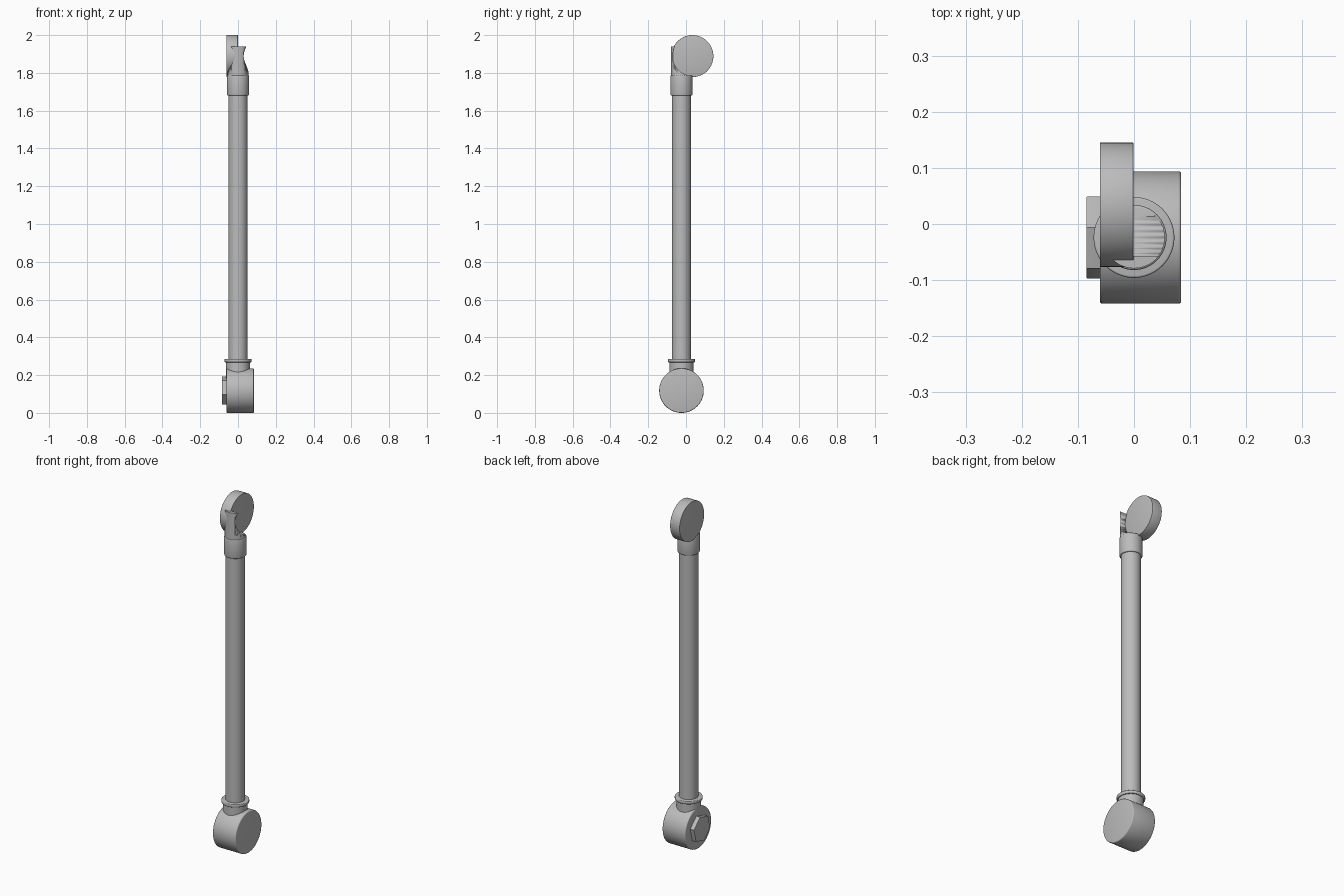
import bpy, bmesh, math
from mathutils import Matrix

cube = bpy.data.objects.get("Cube")
if cube:
    bpy.data.objects.remove(cube)

grey = bpy.data.materials.new("plain grey")
grey.use_nodes = True
color = (0.5, 0.5, 0.5, 1)
grey.diffuse_color = color
grey.node_tree.nodes["Principled BSDF"].inputs["Base Color"].default_value = color

AXIS_Y = -0.024          # y of the rod's centre line
HEAD_Y, HEAD_Z = 0.034, 1.889
BASE_Z = 0.118


def finish(name, bm, angle=35):
    mesh = bpy.data.meshes.new(name)
    bm.to_mesh(mesh)
    bm.free()
    ob = bpy.data.objects.new(name, mesh)
    bpy.context.collection.objects.link(ob)
    mesh.materials.append(grey)
    bpy.ops.object.select_all(action="DESELECT")
    ob.select_set(True)
    bpy.context.view_layer.objects.active = ob
    bpy.ops.object.shade_smooth_by_angle(angle=math.radians(angle))
    return ob


def cylinder(name, radius, start, end, axis="Z", at=(0, 0), sides=64, bevel=0, turn=0):
    """Cylinder from start to end along Z (at = x, y) or X (at = y, z)."""
    bm = bmesh.new()
    bmesh.ops.create_cone(bm, cap_ends=True, segments=sides, radius1=radius,
                          radius2=radius, depth=end - start)
    if bevel:
        rims = [e for e in bm.edges if abs(e.verts[0].co.z - e.verts[1].co.z) < 1e-5]
        bmesh.ops.bevel(bm, geom=rims, offset=bevel, segments=3, profile=0.5,
                        affect="EDGES")
    mid = (start + end) / 2
    if axis == "Z":
        m = Matrix.Translation((*at, mid))
    else:
        m = (Matrix.Translation((mid, *at)) @ Matrix.Rotation(turn, 4, "X")
             @ Matrix.Rotation(math.pi / 2, 4, "Y"))
    bm.transform(m)
    return finish(name, bm)


rod_at = (0, AXIS_Y)

# Base: sideways drum with a hexagonal bolt head on its right
cylinder("base_drum", 0.118, -0.061, 0.084, "X", (AXIS_Y, BASE_Z), bevel=0.005)
cylinder("bolt_head", 0.076, -0.085, -0.055, "X", (AXIS_Y, BASE_Z), sides=6,
         bevel=0.002, turn=math.radians(16.3))

# Neck and flange where the rod leaves the base
cylinder("neck", 0.064, 0.12, 0.275, at=rod_at)
cylinder("flange", 0.072, 0.268, 0.286, at=rod_at, bevel=0.004)

# Rod and upper collar
cylinder("rod", 0.05, 0.2, 1.72, at=rod_at)
cylinder("upper_collar", 0.058, 1.68, 1.787, at=rod_at, bevel=0.005)

# Curved saddle cut to receive the round head
saddle = cylinder("saddle", 0.055, 1.77, 1.94, at=rod_at)
cutter = cylinder("saddle_cutter", 0.104, -0.2, 0.2, "X", (HEAD_Y, HEAD_Z), sides=96)
cutter.hide_render = True
cut = saddle.modifiers.new("cut", "BOOLEAN")
cut.operation = "DIFFERENCE"
cut.solver = "EXACT"
cut.object = cutter
bpy.context.view_layer.objects.active = saddle
bpy.ops.object.modifier_apply(modifier=cut.name)
bpy.data.objects.remove(cutter)

# Round head disc
cylinder("head_disc", 0.111, -0.061, -0.001, "X", (HEAD_Y, HEAD_Z), sides=72,
         bevel=0.001)
